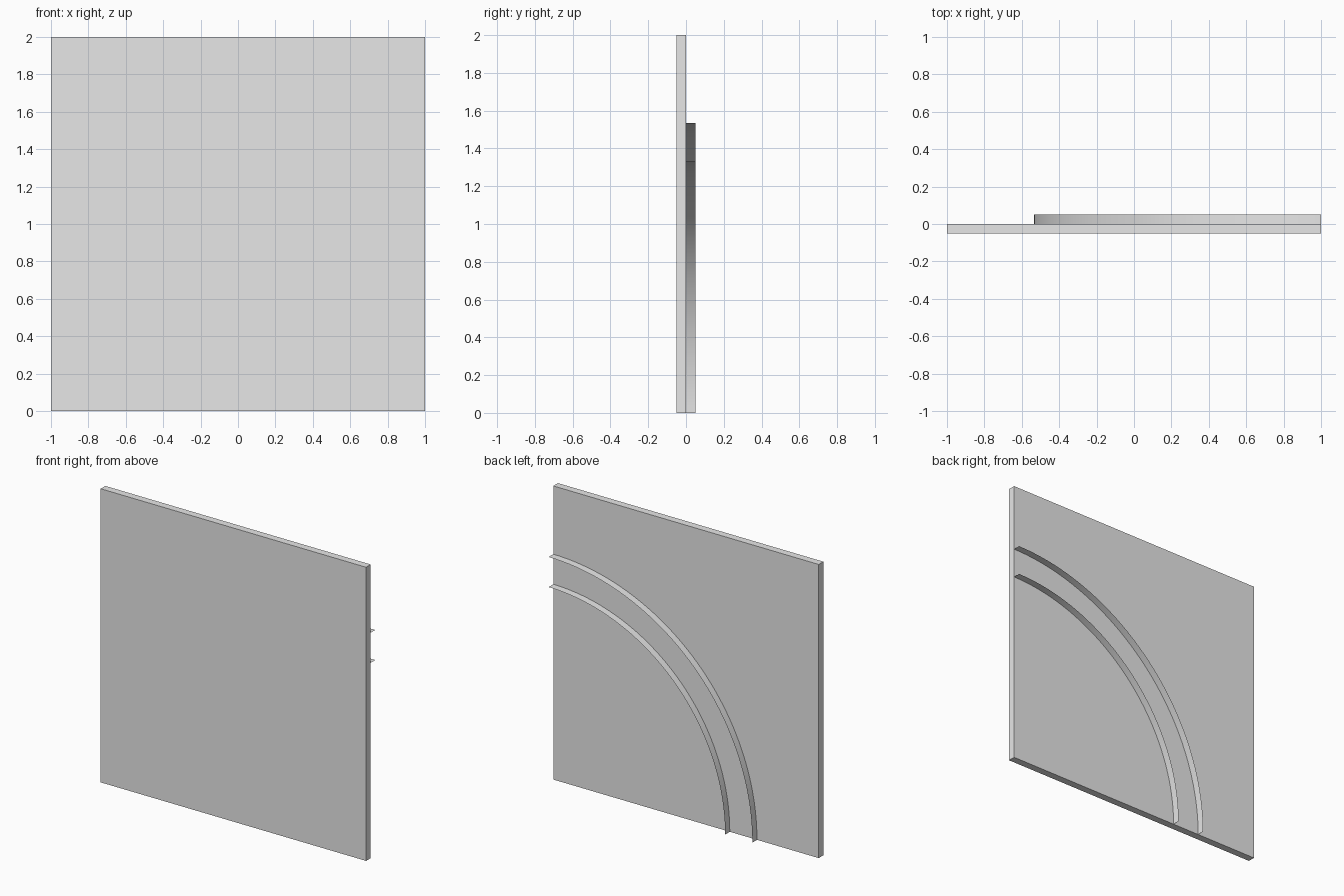
import bpy
import bmesh
import math
from mathutils import Matrix, Vector

cube = bpy.data.objects.get("Cube")
if cube:
    bpy.data.objects.remove(cube, do_unlink=True)

# Single plain grey
grey = bpy.data.materials.new("light grey")
grey.use_nodes = True
color = (0.8, 0.8, 0.8, 1)
grey.diffuse_color = color
grey.node_tree.nodes["Principled BSDF"].inputs["Base Color"].default_value = color

DEPTH = 0.05


def add_object(name, bm, smooth=False):
    mesh = bpy.data.meshes.new(name)
    for face in bm.faces:
        face.smooth = smooth
    bm.to_mesh(mesh)
    bm.free()
    mesh.materials.append(grey)
    obj = bpy.data.objects.new(name, mesh)
    bpy.context.collection.objects.link(obj)
    return obj


# Square flat panel
bm = bmesh.new()
bmesh.ops.create_cube(bm, size=1, matrix=Matrix.Translation((0, -DEPTH / 2, 1))
                      @ Matrix.Diagonal((2, DEPTH, 2, 1)))
add_object("panel", bm)


# Thin quarter-circle strips standing on the back, centred on the lower left corner
def add_rib(name, radius, steps=48):
    bm = bmesh.new()
    ends = [bm.verts.new((1 - radius, y, 0)) for y in (0, DEPTH)]
    edge = bm.edges.new(ends)
    bmesh.ops.spin(bm, geom=ends + [edge], cent=Vector((1, 0, 0)),
                   axis=Vector((0, 1, 0)), angle=math.pi / 2,
                   steps=steps, use_duplicate=False)
    # Face the strip outward from the arc centre
    bm.normal_update()
    bm.faces.ensure_lookup_table()
    first = bm.faces[0]
    if first.normal.dot(first.calc_center_median() - Vector((1, 0, 0))) < 0:
        bmesh.ops.reverse_faces(bm, faces=bm.faces[:])
    add_object(name, bm, smooth=True)


add_rib("outer_rib", 1.535)
add_rib("inner_rib", 1.33)
